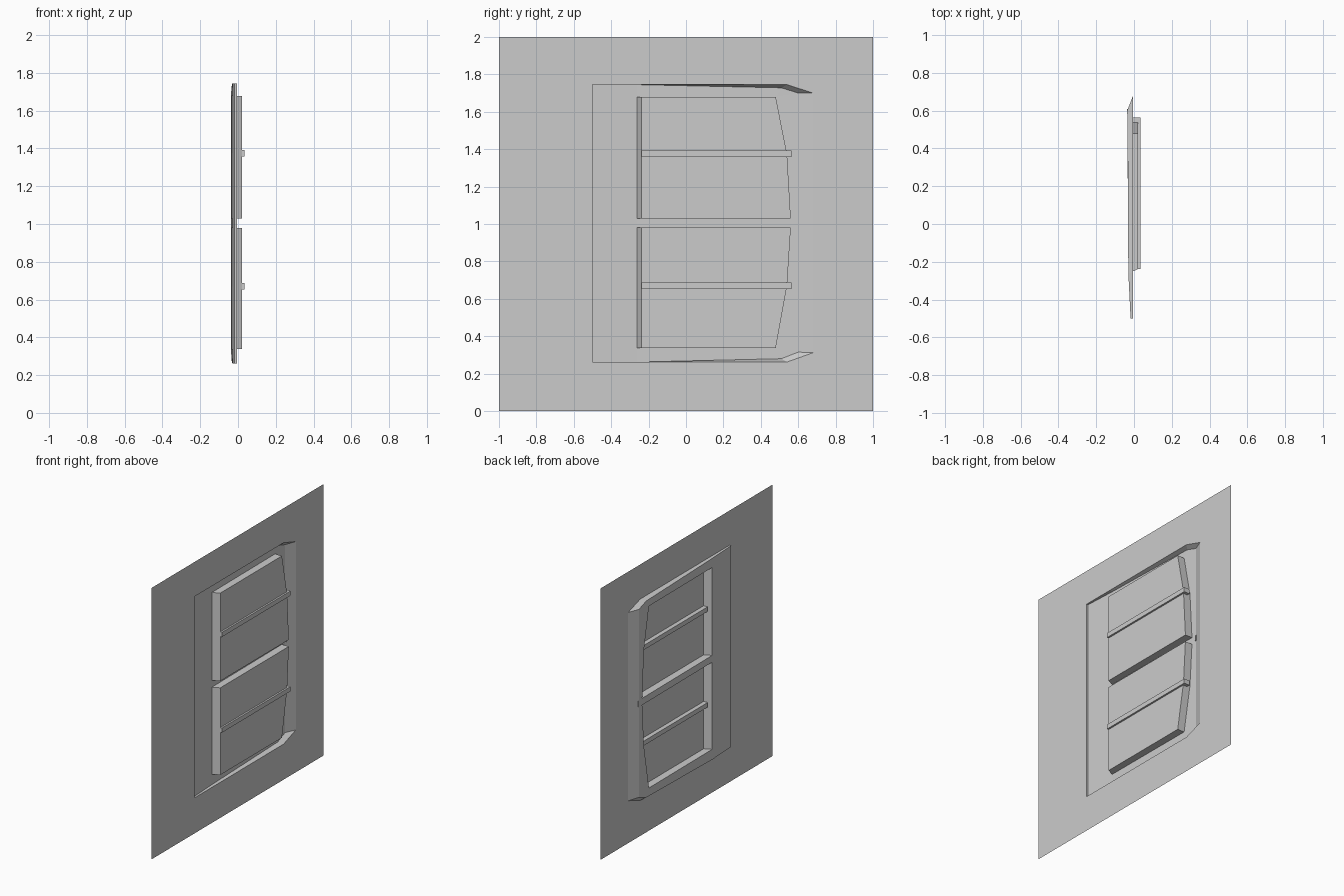
import bpy
import bmesh

if "Cube" in bpy.data.objects:
    bpy.data.objects.remove(bpy.data.objects["Cube"], do_unlink=True)

grey = bpy.data.materials.new("light_grey")
grey.use_nodes = True
colour = (0.6, 0.6, 0.6, 1)
grey.diffuse_color = colour
grey.node_tree.nodes["Principled BSDF"].inputs["Base Color"].default_value = colour

SHEET_X = -0.005
LID_X = 0.022
BAR_BACK, BAR_FRONT = -0.01, 0.035


def floor_x(y):
    """Depth of the recessed panel, which gets deeper towards the back."""
    keys = [(-0.5, -0.018), (-0.26, -0.03), (0.51, -0.034), (0.6, -0.036)]
    for (y0, x0), (y1, x1) in zip(keys, keys[1:]):
        if y <= y1:
            return x0 + (x1 - x0) * (y - y0) / (y1 - y0)
    return keys[-1][1]


def at(x, outline):
    return [(x, y, z) for y, z in outline]


def on_floor(outline):
    return [(floor_x(y), y, z) for y, z in outline]


def finish(name, bm):
    mesh = bpy.data.meshes.new(name)
    bm.to_mesh(mesh)
    bm.free()
    mesh.materials.append(grey)
    obj = bpy.data.objects.new(name, mesh)
    bpy.context.scene.collection.objects.link(obj)
    return obj


def shell(name, cap, holes=(), skirt=None):
    """Thin surface: a cap with holes, and side walls from skirt to cap."""
    bm = bmesh.new()
    edges, rings = [], []
    for loop in [cap, *holes]:
        # Fill flat, then move each point to its own depth
        ring = [bm.verts.new((0, y, z)) for _, y, z in loop]
        edges += [bm.edges.new((ring[i - 1], ring[i])) for i in range(len(ring))]
        rings.append((ring, loop))
    bmesh.ops.triangle_fill(bm, edges=edges, use_beauty=True, normal=(1, 0, 0))
    for ring, loop in rings:
        for vert, point in zip(ring, loop):
            vert.co = point
    if skirt:
        top = rings[0][0]
        low = [bm.verts.new(p) for p in skirt]
        for i in range(len(low)):
            bm.faces.new((low[i - 1], low[i], top[i], top[i - 1]))
    return finish(name, bm)


def block(name, low, high):
    bm = bmesh.new()
    bmesh.ops.create_cube(bm, size=1)
    for v in bm.verts:
        v.co = [a if c < 0 else b for a, b, c in zip(low, high, v.co)]
    return finish(name, bm)


# Outlines as (y, z), running counter-clockwise
square = [(-1, 0), (1, 0), (1, 2), (-1, 2)]
rim = [(-0.5, 0.262), (-0.26, 0.262), (0.54, 0.262), (0.68, 0.312),
       (0.68, 1.7), (0.54, 1.745), (-0.26, 1.745), (-0.5, 1.745)]
floor = [(-0.5, 0.262), (-0.26, 0.262), (0.51, 0.28), (0.6, 0.315),
         (0.6, 1.7), (0.51, 1.728), (-0.26, 1.745), (-0.5, 1.745)]


def box_outline(front, ends):
    return [(front, ends[0][1]), *ends, (front, ends[-1][1])]


boxes = {
    "lower": [(0.48, 0.338), (0.54, 0.67), (0.56, 0.98)],
    "upper": [(0.56, 1.03), (0.54, 1.375), (0.48, 1.678)],
}
bases = {k: on_floor(box_outline(-0.262, e)) for k, e in boxes.items()}

# Flat sheet and the recess pressed into it
shell("wall_sheet", at(SHEET_X, square), [at(SHEET_X, rim)])
shell("recessed_panel", on_floor(floor), list(bases.values()), at(SHEET_X, rim))

# Raised hollow boxes, each crossed by a bar
for key, ends in boxes.items():
    lid = at(LID_X, box_outline(-0.238, ends))
    shell(key + "_raised_box", lid, skirt=bases[key])
    z = ends[1][1]
    block(key + "_cross_bar", (BAR_BACK, -0.238, z - 0.017),
          (BAR_FRONT, 0.563, z + 0.017))

# Small catch at the back edge of the recess
block("edge_catch", (-0.037, 0.602, 0.985), (-0.028, 0.608, 1.027))
